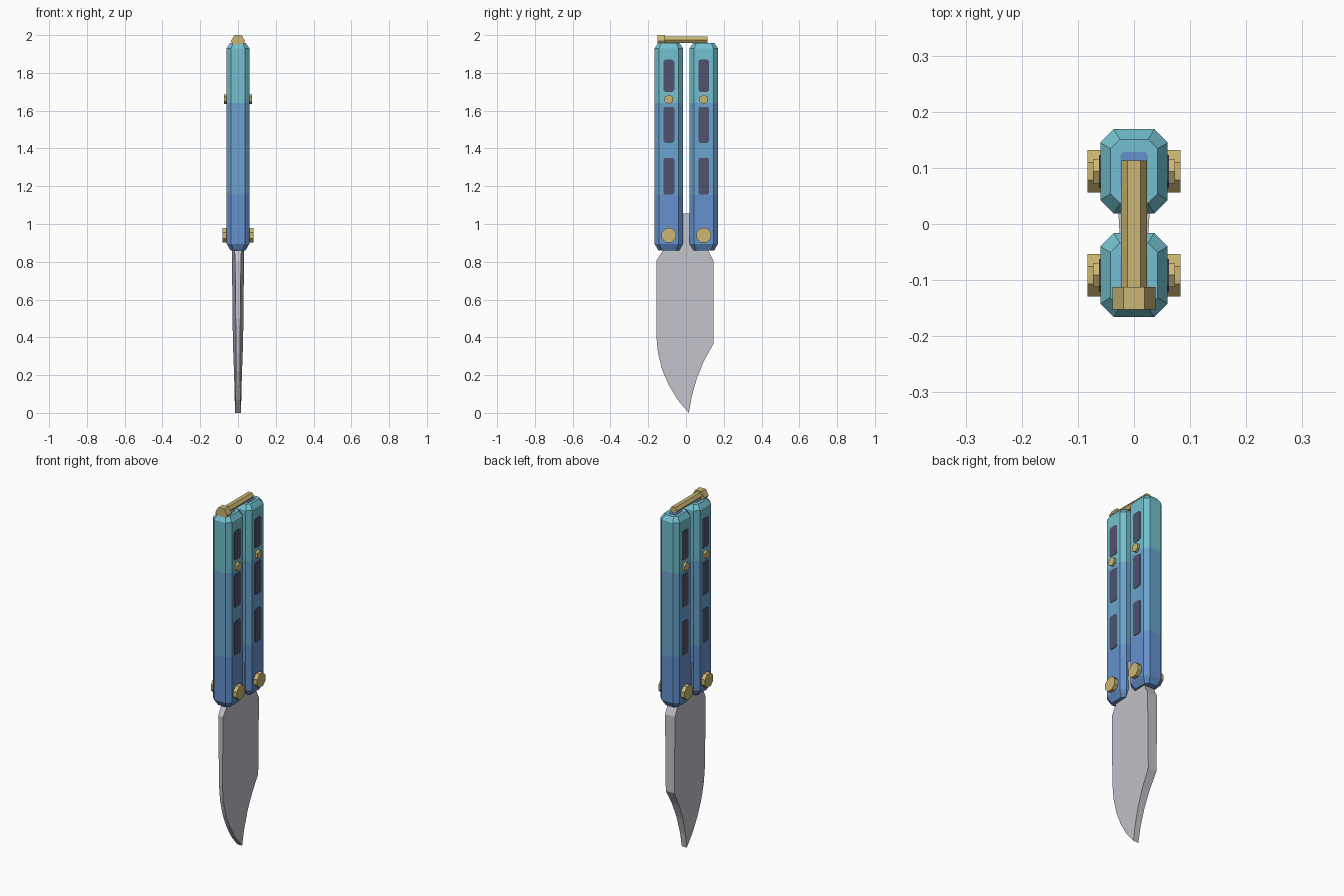
import bpy, bmesh, math
from mathutils import Matrix, Vector

cube = bpy.data.objects.get("Cube")
if cube:
    bpy.data.objects.remove(cube, do_unlink=True)


def material(name, rgb):
    m = bpy.data.materials.new(name)
    m.use_nodes = True
    m.diffuse_color = (*rgb, 1)
    m.node_tree.nodes["Principled BSDF"].inputs["Base Color"].default_value = (*rgb, 1)
    return m


TEAL = material("teal", (0.17, 0.53, 0.62))
MID = material("sky_blue", (0.145, 0.37, 0.61))
LOW = material("deep_blue", (0.13, 0.285, 0.61))
STEEL = material("steel", (0.55, 0.55, 0.6))
GOLD = material("gold", (0.6, 0.47, 0.17))
DARK = material("dark_slate", (0.08, 0.084, 0.16))


def finish(name, bm, *mats):
    bmesh.ops.recalc_face_normals(bm, faces=bm.faces)
    mesh = bpy.data.meshes.new(name)
    bm.to_mesh(mesh)
    bm.free()
    for m in mats:
        mesh.materials.append(m)
    obj = bpy.data.objects.new(name, mesh)
    bpy.context.collection.objects.link(obj)
    return obj


def loft(bm, rings):
    """Skin equal-sized rings of points and cap both ends."""
    loops = [[bm.verts.new(p) for p in ring] for ring in rings]
    n = len(loops[0])
    for a, b in zip(loops, loops[1:]):
        for i in range(n):
            j = (i + 1) % n
            bm.faces.new((a[i], a[j], b[j], b[i]))
    bm.faces.new(loops[0][::-1])
    bm.faces.new(loops[-1])


def chamfered(hu, hv, c):
    """Rectangle outline with cut corners."""
    return [(hu, c - hv), (hu, hv - c), (hu - c, hv), (c - hu, hv),
            (-hu, hv - c), (-hu, c - hv), (c - hu, -hv), (hu - c, -hv)]


def prism(name, sides, radius, start, end, mat, squash=1.0, turn=0.0):
    """Regular prism between two points; squash scales it in z."""
    start, end = Vector(start), Vector(end)
    axis = end - start
    across = Vector((1, 0, 0)) if abs(axis.y) > abs(axis.x) else Vector((0, 1, 0))
    ring = []
    for i in range(sides):
        a = turn + math.tau * i / sides
        ring.append(across * radius * math.cos(a)
                    + Vector((0, 0, radius * squash * math.sin(a))))
    bm = bmesh.new()
    loft(bm, [[start + p for p in ring], [end + p for p in ring]])
    return finish(name, bm, mat)


# Handles: chamfered bars in three colour bands, with windows and pins
HALF_X, HALF_Y = 0.06, 0.075
levels = [(0.86, 0.02), (0.895, 0), (1.155, 0), (1.64, 0), (1.93, 0), (1.957, 0.018)]
windows = [(1.155, 1.35), (1.43, 1.62), (1.70, 1.87)]

for side, cy in (("front", -0.091), ("back", 0.094)):
    bm = bmesh.new()
    loft(bm, [[(x, y + cy, z) for x, y in
               chamfered(HALF_X - inset, HALF_Y - inset, 0.024 - inset * 0.4)]
              for z, inset in levels])
    for f in bm.faces:
        z = f.calc_center_median().z
        f.material_index = 0 if z > 1.64 else 1 if z > 1.155 else 2
    finish(side + "_handle", bm, TEAL, MID, LOW)

    # Blue patch on the handle's end
    bm = bmesh.new()
    loft(bm, [[(x, y + cy, z) for x, y in chamfered(0.024, 0.034, 0.004)]
              for z in (1.953, 1.959)])
    finish(side + "_end_patch", bm, LOW)

    for sx, hand in ((1, "left"), (-1, "right")):
        for n, (low, high) in enumerate(windows):
            bm = bmesh.new()
            outline = chamfered(0.029, (high - low) / 2, 0.009)
            loft(bm, [[(sx * x, cy + y, z + (low + high) / 2) for y, z in outline]
                      for x in (HALF_X - 0.003, HALF_X + 0.002)])
            finish(f"{side}_{hand}_window_{n + 1}", bm, DARK)

    prism(side + "_pivot_pin", 8, 0.041, (-0.083, cy, 0.94), (0.083, cy, 0.94),
          GOLD, turn=math.pi / 8)
    prism(side + "_small_pin", 6, 0.025, (-0.073, cy, 1.66), (0.073, cy, 1.66),
          GOLD, turn=math.pi / 6)

# Blade: side profile (y, z), thick at the spine and thin at the cutting edge
profile = [(0.015, 0.005), (0.03, 0.09), (0.058, 0.19), (0.095, 0.28), (0.145, 0.37),
           (0.145, 0.81), (0.118, 0.865), (0.115, 0.96), (0.02, 1.06), (-0.02, 1.06),
           (-0.118, 0.96), (-0.122, 0.865), (-0.157, 0.81), (-0.157, 0.41),
           (-0.148, 0.32), (-0.125, 0.23), (-0.09, 0.15), (-0.045, 0.075)]


def thickness(y, z):
    return 0.015 + 0.011 * z + 0.055 * y


bm = bmesh.new()
loft(bm, [[(s * thickness(y, z), y, z) for y, z in profile] for s in (-1, 1)])
blade = finish("blade", bm, STEEL)
low = min(v.co.z for v in blade.data.vertices)
blade.data.transform(Matrix.Translation((0, 0, -low)))

# Latch bar with its hexagonal head
prism("latch_bar", 6, 0.023, (0, -0.13, 1.975), (0, 0.113, 1.975), GOLD, squash=0.85)
prism("latch_head", 6, 0.038, (0, -0.152, 1.968), (0, -0.112, 1.968), GOLD, squash=0.97)
